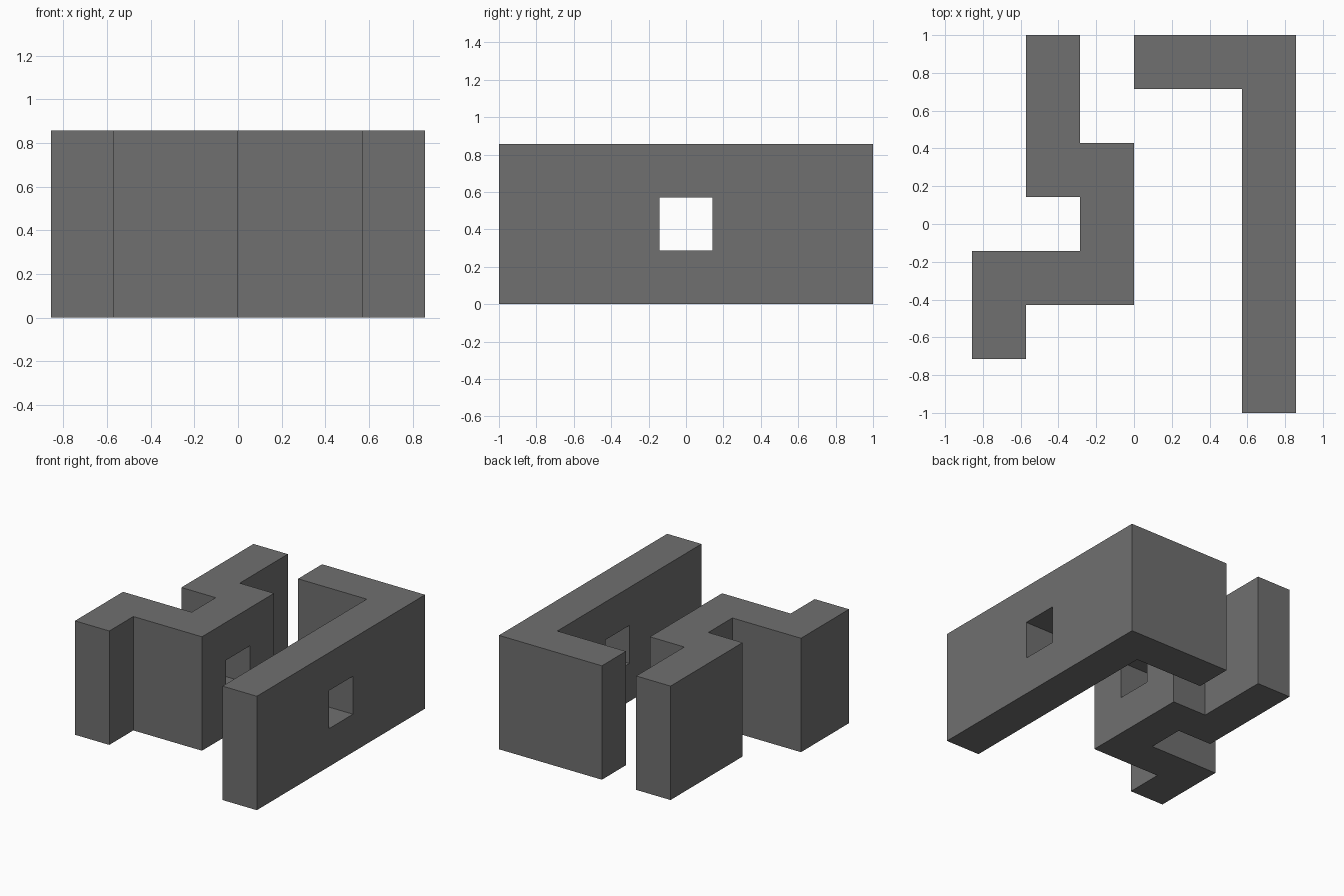
import bpy
import bmesh
from math import radians
from mathutils import Vector

cube = bpy.data.objects.get("Cube")
if cube:
    bpy.data.objects.remove(cube)

UNIT = 2 / 7      # wall thickness
LEVELS = 3        # wall height in units

# Floor plan, back row first: Z = zigzag wall, L = angled wall,
# lower case = same wall, pierced by a window at the middle level
PLAN = ["-Z-LLL",
        "-Z---L",
        "-ZZ--L",
        "--z--l",
        "ZZZ--L",
        "Z----L",
        "-----L"]

grey = bpy.data.materials.new("dark_grey")
grey.use_nodes = True
colour = (0.16, 0.16, 0.16, 1)
grey.diffuse_color = colour
grey.node_tree.nodes["Principled BSDF"].inputs["Base Color"].default_value = colour


def wall(name, letter):
    """Make one solid wall from the plan, keeping only its outer faces."""
    cells = set()
    for row, line in enumerate(PLAN):
        for col, mark in enumerate(line):
            for level in range(LEVELS):
                window = mark.islower() and level == 1
                if mark.upper() == letter and not window:
                    cells.add((col, len(PLAN) - 1 - row, level))

    bm = bmesh.new()
    shift = Vector((len(PLAN[0]) / 2, len(PLAN) / 2, 0))
    for cell in cells:
        for axis in range(3):
            for side in (-1, 1):
                normal = Vector((0, 0, 0))
                normal[axis] = side
                beside = tuple(int(c + n) for c, n in zip(cell, normal))
                if beside in cells:
                    continue
                u, v = Vector((0, 0, 0)), Vector((0, 0, 0))
                u[(axis + 1) % 3] = 0.5
                v[(axis + 2) % 3] = 0.5 * side
                mid = Vector(cell) + Vector((0.5, 0.5, 0.5)) + normal / 2 - shift
                corners = (mid - u - v, mid + u - v, mid + u + v, mid - u + v)
                bm.faces.new([bm.verts.new(p * UNIT) for p in corners])

    # Weld the squares and merge them into large flat faces
    bmesh.ops.remove_doubles(bm, verts=bm.verts, dist=0.001)
    bmesh.ops.dissolve_limit(bm, angle_limit=radians(1),
                             verts=bm.verts, edges=bm.edges)
    bmesh.ops.recalc_face_normals(bm, faces=bm.faces)
    mesh = bpy.data.meshes.new(name)
    bm.to_mesh(mesh)
    bm.free()
    mesh.materials.append(grey)
    bpy.context.collection.objects.link(bpy.data.objects.new(name, mesh))


wall("zigzag_wall", "Z")
wall("angled_wall", "L")
